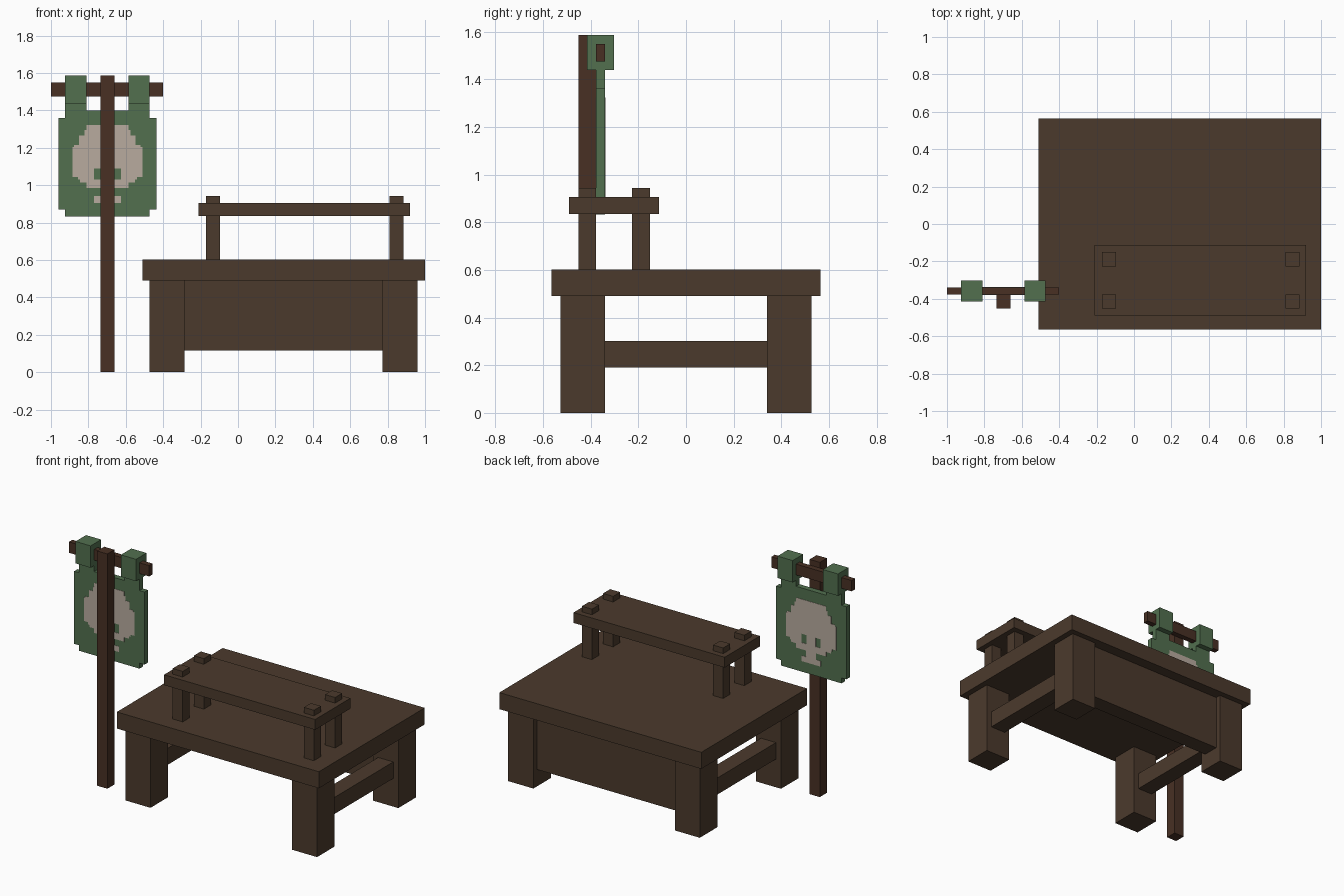
import bpy
import bmesh

cube = bpy.data.objects.get("Cube")
if cube:
    bpy.data.objects.remove(cube, do_unlink=True)


def material(name, hex_colour):
    def linear(c):
        return c / 12.92 if c <= 0.04045 else ((c + 0.055) / 1.055) ** 2.4
    rgb = [linear(int(hex_colour[i:i + 2], 16) / 255) for i in (0, 2, 4)]
    mat = bpy.data.materials.new(name)
    mat.use_nodes = True
    mat.diffuse_color = (*rgb, 1)
    mat.node_tree.nodes["Principled BSDF"].inputs["Base Color"].default_value = (*rgb, 1)
    return mat


table_wood = material("table wood", "4b3a2c")
pole_wood = material("pole wood", "483024")
cloth = material("green cloth", "52704f")
paint = material("beige paint", "b9ab9f")


def boxes(name, mat, extents):
    """One object made of boxes, each given as x, y and z ranges."""
    bm = bmesh.new()
    for ranges in extents:
        verts = bmesh.ops.create_cube(bm, size=1)["verts"]
        for v in verts:
            v.co = [lo + (c + 0.5) * (hi - lo) for c, (lo, hi) in zip(v.co, ranges)]
    mesh = bpy.data.meshes.new(name)
    bm.to_mesh(mesh)
    bm.free()
    mesh.materials.append(mat)
    obj = bpy.data.objects.new(name, mesh)
    bpy.context.collection.objects.link(obj)
    return obj


# Table
boxes("table_top", table_wood, [((-0.51, 1), (-0.565, 0.565), (0.49, 0.602))])
ends = {"right": (-0.472, -0.285), "left": (0.772, 0.96)}
depths = {"front": (-0.527, -0.34), "back": (0.34, 0.527)}
for side, xs in ends.items():
    for place, ys in depths.items():
        boxes(f"{place}_{side}_leg", table_wood, [(xs, ys, (0, 0.49))])
    inner = (xs[0] + 0.0375, xs[1] - 0.0375)
    boxes(f"{side}_stretcher", table_wood, [(inner, (-0.34, 0.34), (0.19, 0.302))])
boxes("back_panel", table_wood, [((-0.285, 0.772), (0.378, 0.49), (0.115, 0.49))])

# Raised shelf with post ends poking through
boxes("shelf_board", table_wood, [((-0.21, 0.92), (-0.49, -0.113), (0.835, 0.905))])
for side, x in (("right", -0.172), ("left", 0.809)):
    for place, y in (("front", -0.452), ("back", -0.226)):
        boxes(f"{place}_{side}_shelf_post", table_wood,
              [((x, x + 0.075), (y, y + 0.075), (0.602, 0.943))])

# Sign pole and crossbar
mid = -0.698
front, back = -0.377, -0.34
boxes("sign_pole", pole_wood, [((mid - 0.038, mid + 0.038), (-0.452, front), (0, 1.586))])
boxes("sign_crossbar", pole_wood, [((-1, -0.4), (front, back), (1.475, 1.548))])

# Hanging cloth with stepped corners, tabs and loops
wide, narrow = (mid - 0.263, mid + 0.263), (mid - 0.226, mid + 0.226)
thick = (front, back)
tabs = [(mid - 0.226, mid - 0.113), (mid + 0.113, mid + 0.226)]
boxes("banner_cloth", cloth,
      [(wide, thick, (0.87, 1.36)),
       (narrow, thick, (0.833, 0.87)),
       (narrow, thick, (1.36, 1.398))]
      + [(t, thick, (1.398, 1.438)) for t in tabs])
for side, t in zip(("right", "left"), tabs):
    boxes(f"{side}_banner_loop", cloth, [(t, (-0.415, -0.303), (1.438, 1.586))])

# Painted emblem: symmetric rows as bottom, top, inner and outer half width
rows = [
    (0.905, 0.942, 0, 0.072), (0.942, 0.985, 0, 0.037),
    (0.985, 1.015, 0, 0.113), (1.015, 1.03, 0, 0.148),
    (1.03, 1.09, 0, 0.034), (1.03, 1.045, 0.072, 0.158),
    (1.045, 1.09, 0.072, 0.188), (1.09, 1.205, 0, 0.188),
    (1.205, 1.215, 0, 0.178), (1.215, 1.265, 0, 0.151),
    (1.265, 1.295, 0, 0.122), (1.295, 1.323, 0, 0.112),
]
for place, ys in (("front", (front - 0.002, front)), ("back", (back, back + 0.002))):
    plates = []
    for low, high, inner, outer in rows:
        halves = [(-outer, outer)] if inner == 0 else [(-outer, -inner), (inner, outer)]
        plates += [((mid + a, mid + b), ys, (low, high)) for a, b in halves]
    boxes(f"{place}_emblem", paint, plates)
